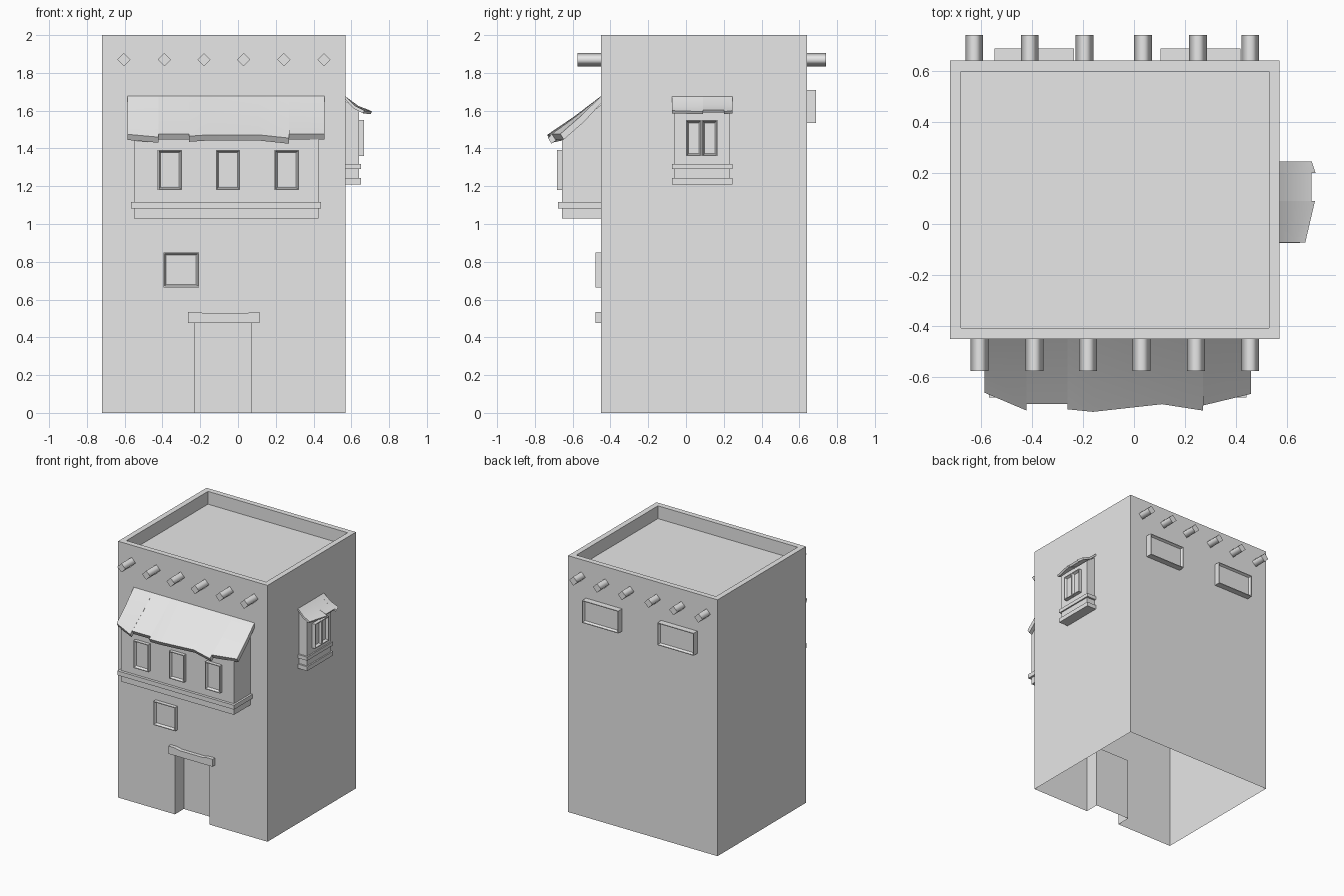
import bpy, bmesh
from math import radians
from mathutils import Matrix, Vector

cube = bpy.data.objects.get("Cube")
if cube:
    bpy.data.objects.remove(cube, do_unlink=True)

plaster = bpy.data.materials.new("pale_plaster")
plaster.use_nodes = True
plaster.diffuse_color = (0.8, 0.8, 0.8, 1)
plaster.node_tree.nodes["Principled BSDF"].inputs["Base Color"].default_value = (0.8, 0.8, 0.8, 1)

LEFT, RIGHT, FRONT, BACK, TOP = -0.72, 0.57, -0.45, 0.64, 2.0


def wall_frame(origin, degrees):
    """Local frame on a wall: x runs along it, -y points outward."""
    return Matrix.Translation(origin) @ Matrix.Rotation(radians(degrees), 4, "Z")


FRONT_WALL = wall_frame((0, FRONT, 0), 0)
SIDE_WALL = wall_frame((RIGHT, 0, 0), 90)
BACK_WALL = wall_frame((0, BACK, 0), 180)


def finish(name, bm, frame=Matrix(), fix_normals=True):
    if fix_normals:
        bmesh.ops.recalc_face_normals(bm, faces=bm.faces)
    mesh = bpy.data.meshes.new(name)
    bm.to_mesh(mesh)
    bm.free()
    mesh.materials.append(plaster)
    obj = bpy.data.objects.new(name, mesh)
    obj.matrix_world = frame
    bpy.context.collection.objects.link(obj)
    return obj


def extruded(points, offset):
    bm = bmesh.new()
    face = bm.faces.new([bm.verts.new(p) for p in points])
    new = bmesh.ops.extrude_face_region(bm, geom=[face])["geom"]
    verts = [v for v in new if isinstance(v, bmesh.types.BMVert)]
    bmesh.ops.translate(bm, verts=verts, vec=offset)
    if not any(f.is_valid and f is face for f in bm.faces):
        bmesh.ops.holes_fill(bm, edges=bm.edges)
    bmesh.ops.recalc_face_normals(bm, faces=bm.faces)
    return bm


def prism(profile, u0, u1):
    """Profile of (outward, height) points swept along the wall."""
    return extruded([(u0, -d, z) for d, z in profile], (u1 - u0, 0, 0))


def block(u0, u1, z0, z1, depth):
    return prism([(0, z0), (depth, z0), (depth, z1), (0, z1)], u0, u1)


def window(name, frame, u0, u1, z0, z1, depth, base=0.0):
    bm = block(u0, u1, z0, z1, depth)
    bm.normal_update()
    pane = [f for f in bm.faces if f.normal.y < -0.9]
    bmesh.ops.inset_region(bm, faces=pane, thickness=0.008)
    bmesh.ops.inset_region(bm, faces=pane, thickness=0.012, depth=-0.018)
    bmesh.ops.translate(bm, verts=bm.verts, vec=(0, -base, 0))
    return finish(name, bm, frame)


def ragged_roof(name, frame, ridge_z, eave, thick, sag):
    """Lean-to roof slab whose eave follows uneven (along, outward, height) points."""
    bm = bmesh.new()
    drop = Vector((0, thick * 0.6, -thick))
    sections = []
    for u, d, z in eave:
        ridge, tip = Vector((u, 0, ridge_z)), Vector((u, -d, z))
        mid = (ridge + tip) / 2 - Vector((0, 0, sag))
        under = Vector((u, 0, ridge_z - thick * 1.3))
        ring = [ridge, mid, tip, tip + drop, mid + drop, under]
        sections.append([bm.verts.new(p) for p in ring])
    for a, b in zip(sections, sections[1:]):
        for i in range(len(a)):
            j = (i + 1) % len(a)
            bm.faces.new((a[i], a[j], b[j], b[i]))
    bm.faces.new(sections[0])
    bm.faces.new(sections[-1])
    bmesh.ops.remove_doubles(bm, verts=bm.verts, dist=0.0005)
    obj = finish(name, bm, frame)
    bpy.ops.object.select_all(action="DESELECT")
    obj.select_set(True)
    bpy.context.view_layer.objects.active = obj
    bpy.ops.object.shade_smooth_by_angle(angle=radians(35))


# Tower shell: open underneath, sunken roof terrace, recessed doorway
bm = bmesh.new()
bmesh.ops.create_cube(bm, size=1)
bmesh.ops.scale(bm, verts=bm.verts, vec=(RIGHT - LEFT, BACK - FRONT, TOP))
bmesh.ops.translate(bm, verts=bm.verts, vec=((LEFT + RIGHT) / 2, (FRONT + BACK) / 2, TOP / 2))
bm.normal_update()
bmesh.ops.delete(bm, geom=[f for f in bm.faces if f.normal.z < -0.9], context="FACES")
terrace = [f for f in bm.faces if f.normal.z > 0.9]
bmesh.ops.inset_region(bm, faces=terrace, thickness=0.06)
new = bmesh.ops.extrude_face_region(bm, geom=terrace)["geom"]
bmesh.ops.delete(bm, geom=terrace, context="FACES_ONLY")
bmesh.ops.translate(bm, verts=[v for v in new if isinstance(v, bmesh.types.BMVert)], vec=(0, 0, -0.1))


def front_faces():
    bm.normal_update()
    return [f for f in bm.faces if f.normal.y < -0.9 and f.calc_center_median().y < FRONT + 0.01]


for co, no in (((-0.23, 0, 0), (1, 0, 0)), ((0.07, 0, 0), (1, 0, 0)), ((0, 0, 0.49), (0, 0, 1))):
    faces = front_faces()
    geom = faces + list({e for f in faces for e in f.edges}) + list({v for f in faces for v in f.verts})
    bmesh.ops.bisect_plane(bm, geom=geom, plane_co=co, plane_no=no)
door = [f for f in front_faces()
        if -0.23 < f.calc_center_median().x < 0.07 and f.calc_center_median().z < 0.49]
new = bmesh.ops.extrude_face_region(bm, geom=door)["geom"]
bmesh.ops.delete(bm, geom=door, context="FACES_ONLY")
bmesh.ops.translate(bm, verts=[v for v in new if isinstance(v, bmesh.types.BMVert)], vec=(0, 0.11, 0))
bm.normal_update()
sill = [f for f in bm.faces if abs(f.normal.z) > 0.9 and f.calc_center_median().z < 0.01]
bmesh.ops.delete(bm, geom=sill, context="FACES")
finish("tower_walls", bm, fix_normals=False)

# Roof beam ends: square poles turned on edge, softly shaded along their sides
BEAMS = ((FRONT_WALL, "front", 0.125, (-0.604, -0.39, -0.18, 0.03, 0.243, 0.455)),
         (BACK_WALL, "back", 0.1, (0.625, 0.408, 0.193, -0.035, -0.25, -0.455)))
for frame, side, length, places in BEAMS:
    for i, u in enumerate(places):
        r, z = 0.035, 1.87
        bm = extruded([(u - r, 0, z), (u, 0, z - r), (u + r, 0, z), (u, 0, z + r)], (0, -length, 0))
        for f in bm.faces:
            f.smooth = abs(f.normal.y) < 0.5
            if not f.smooth:
                for e in f.edges:
                    e.smooth = False
        finish(f"{side}_beam_{i + 1}", bm, frame)

# Front bay with trim, windows and lean-to roof
finish("front_bay", prism([(0, 1.03), (0.207, 1.03), (0.207, 1.47), (0, 1.63)], -0.55, 0.425), FRONT_WALL)
finish("front_bay_trim", block(-0.567, 0.44, 1.083, 1.117, 0.228), FRONT_WALL)
for i, u in enumerate((-0.361, -0.053, 0.258)):
    window(f"front_bay_window_{i + 1}", FRONT_WALL, u - 0.064, u + 0.064, 1.18, 1.393, 0.03, base=0.204)
ragged_roof("front_bay_roof", FRONT_WALL, 1.677, [
    (-0.585, 0.21, 1.475), (-0.42, 0.28, 1.46), (-0.42, 0.255, 1.477), (-0.26, 0.255, 1.477),
    (-0.26, 0.275, 1.465), (-0.16, 0.285, 1.472), (0.11, 0.255, 1.472), (0.27, 0.28, 1.455),
    (0.27, 0.26, 1.477), (0.457, 0.215, 1.477)], 0.03, 0.006)

# Side bay with base, trims, paired casements and roof
finish("side_bay", prism([(0, 1.24), (0.07, 1.24), (0.07, 1.6), (0, 1.65)], -0.062, 0.23), SIDE_WALL)
finish("side_bay_base", block(-0.075, 0.245, 1.21, 1.243, 0.08), SIDE_WALL)
finish("side_bay_trim", block(-0.075, 0.245, 1.29, 1.318, 0.08), SIDE_WALL)
for name, u in (("near", 0.0), ("far", 0.085)):
    window(f"side_bay_casement_{name}", SIDE_WALL, u, u + 0.083, 1.36, 1.55, 0.03, base=0.067)
ragged_roof("side_bay_roof", SIDE_WALL, 1.675, [
    (-0.073, 0.1, 1.6), (0.09, 0.138, 1.595), (0.09, 0.125, 1.603), (0.2, 0.125, 1.603),
    (0.2, 0.14, 1.595), (0.245, 0.125, 1.6)], 0.014, 0.012)

# Lower front window and door lintel with a worn top edge
window("lower_window", FRONT_WALL, -0.395, -0.207, 0.665, 0.85, 0.03)
lintel = [(-0.265, 0.475), (0.115, 0.475), (0.115, 0.533), (0.07, 0.533),
          (0.03, 0.525), (-0.17, 0.525), (-0.21, 0.535), (-0.265, 0.535)]
finish("door_lintel", extruded([(u, 0, z) for u, z in lintel], (0, -0.03, 0)), FRONT_WALL)

# Back windows
for i, u in enumerate((0.39, -0.26)):
    window(f"back_window_{i + 1}", BACK_WALL, u - 0.156, u + 0.156, 1.535, 1.71, 0.047)
